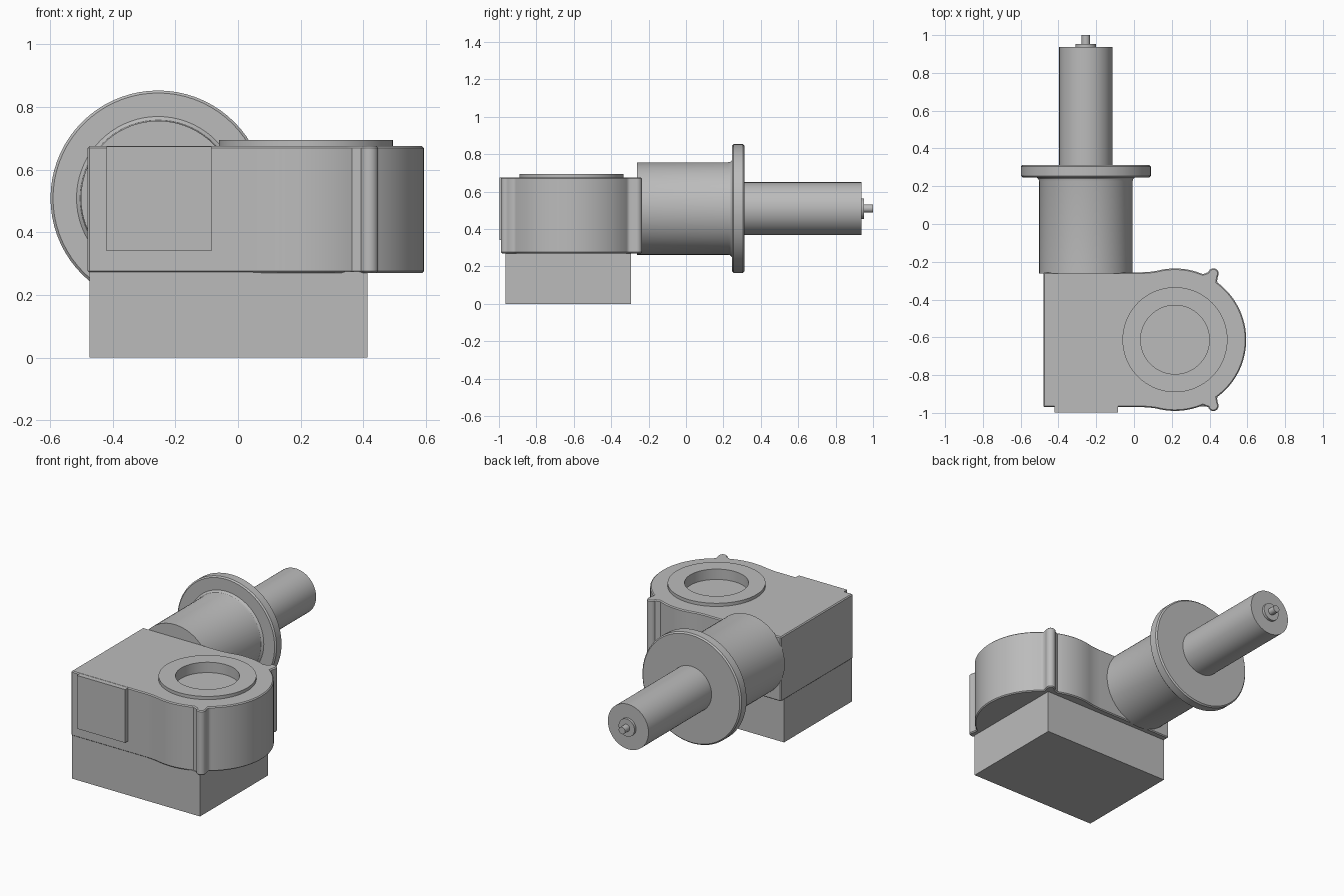
import bpy, bmesh
from math import radians, sin, cos, pi
from mathutils import Matrix, Vector

cube = bpy.data.objects.get("Cube")
if cube:
    bpy.data.objects.remove(cube, do_unlink=True)

# One grey for the whole machine
grey = bpy.data.materials.new("machine grey")
grey.use_nodes = True
grey.diffuse_color = (0.5, 0.5, 0.5, 1)
grey.node_tree.nodes["Principled BSDF"].inputs["Base Color"].default_value = (0.5, 0.5, 0.5, 1)


def finish(name, bm):
    bmesh.ops.recalc_face_normals(bm, faces=bm.faces)
    mesh = bpy.data.meshes.new(name)
    bm.to_mesh(mesh)
    bm.free()
    mesh.materials.append(grey)
    obj = bpy.data.objects.new(name, mesh)
    bpy.context.collection.objects.link(obj)
    return obj


def activate(obj):
    bpy.ops.object.select_all(action='DESELECT')
    obj.select_set(True)
    bpy.context.view_layer.objects.active = obj


def smooth(obj, angle=32):
    activate(obj)
    bpy.ops.object.shade_smooth_by_angle(angle=radians(angle))


def box(name, low, high):
    bm = bmesh.new()
    low, high = Vector(low), Vector(high)
    size = high - low
    bmesh.ops.create_cube(bm, size=1, matrix=Matrix.Translation((low + high) / 2) @ Matrix.Diagonal((*size, 1)))
    return finish(name, bm)


def lathe(name, profile, matrix, closed=False, segs=72):
    """Turn (radius, height) points about z; closed makes a ring."""
    bm = bmesh.new()
    rings = [[bm.verts.new((r * cos(2 * pi * i / segs), r * sin(2 * pi * i / segs), h))
              for i in range(segs)] for r, h in profile]
    pairs = list(zip(rings, rings[1:]))
    if closed:
        pairs.append((rings[-1], rings[0]))
    else:
        bm.faces.new(rings[0])
        bm.faces.new(rings[-1])
    for a, b in pairs:
        for i in range(segs):
            j = (i + 1) % segs
            bm.faces.new((a[i], a[j], b[j], b[i]))
    bm.transform(matrix)
    return finish(name, bm)


def arc(cx, cy, r, start, end, steps):
    angles = [radians(start + (end - start) * i / steps) for i in range(steps + 1)]
    return [(cx + r * cos(a), cy + r * sin(a)) for a in angles]


# Square base block
box("base_block", (-0.475, -0.966, 0), (0.413, -0.293, 0.275))

# Gear housing: square end, round end and two small lugs
CX, CY, R = 0.217, -0.6125, 0.377
half = [(-0.48, 0.357), (0.045, 0.357), (0.085, 0.3595)]
half += arc(CX, 0, R, 105, 67, 14)
half += arc(0.42, 0.35, 0.028, 165, -30, 12)
half += arc(CX, 0, R, 54, 0, 20)
outline = half + [(x, -y) for x, y in reversed(half[:-1])]
bm = bmesh.new()
face = bm.faces.new([bm.verts.new((x, CY + y, 0.27)) for x, y in outline])
top = bmesh.ops.extrude_face_region(bm, geom=[face])["geom"]
bmesh.ops.translate(bm, vec=(0, 0, 0.405), verts=[v for v in top if isinstance(v, bmesh.types.BMVert)])
housing = finish("gear_housing", bm)

# Soft housing edges and the shallow bore
bore = lathe("bore_cutter", [(0.182, 0.63), (0.182, 0.8)], Matrix.Translation((CX, CY, 0)))
bore.hide_render = True
bevel = housing.modifiers.new("edge", 'BEVEL')
bevel.width = 0.006
bevel.limit_method = 'ANGLE'
bevel.angle_limit = radians(60)
cut = housing.modifiers.new("bore", 'BOOLEAN')
cut.object = bore
cut.operation = 'DIFFERENCE'
cut.solver = 'EXACT'
activate(housing)
for name in ("edge", "bore"):
    bpy.ops.object.modifier_apply(modifier=name)
bpy.data.objects.remove(bore, do_unlink=True)
smooth(housing)

# Raised ring around the bore
ring = lathe("output_ring", [(0.182, 0.67), (0.278, 0.67), (0.278, 0.695), (0.182, 0.695)],
             Matrix.Translation((CX, CY, 0)), closed=True)
smooth(ring)

# Cover plate on the front
box("front_cover", (-0.42, -0.997, 0.34), (-0.085, -0.96, 0.674))

# Motor parts, turned along the y axis
axis = Matrix.Translation((-0.255, 0, 0.509)) @ Matrix.Rotation(-pi / 2, 4, 'X')
parts = {
    "adapter_barrel": [(0.247, -0.262), (0.247, 0.225), (0.25, 0.237), (0.262, 0.248)],
    "mounting_flange": [(0.336, 0.247), (0.344, 0.255), (0.344, 0.304), (0.336, 0.312)],
    "motor_body": [(0.141, 0.305), (0.141, 0.937)],
    "end_boss": [(0.055, 0.93), (0.055, 0.953)],
    "end_pin": [(0.022, 0.94), (0.022, 1.0)],
}
for name, profile in parts.items():
    smooth(lathe(name, profile, axis))
